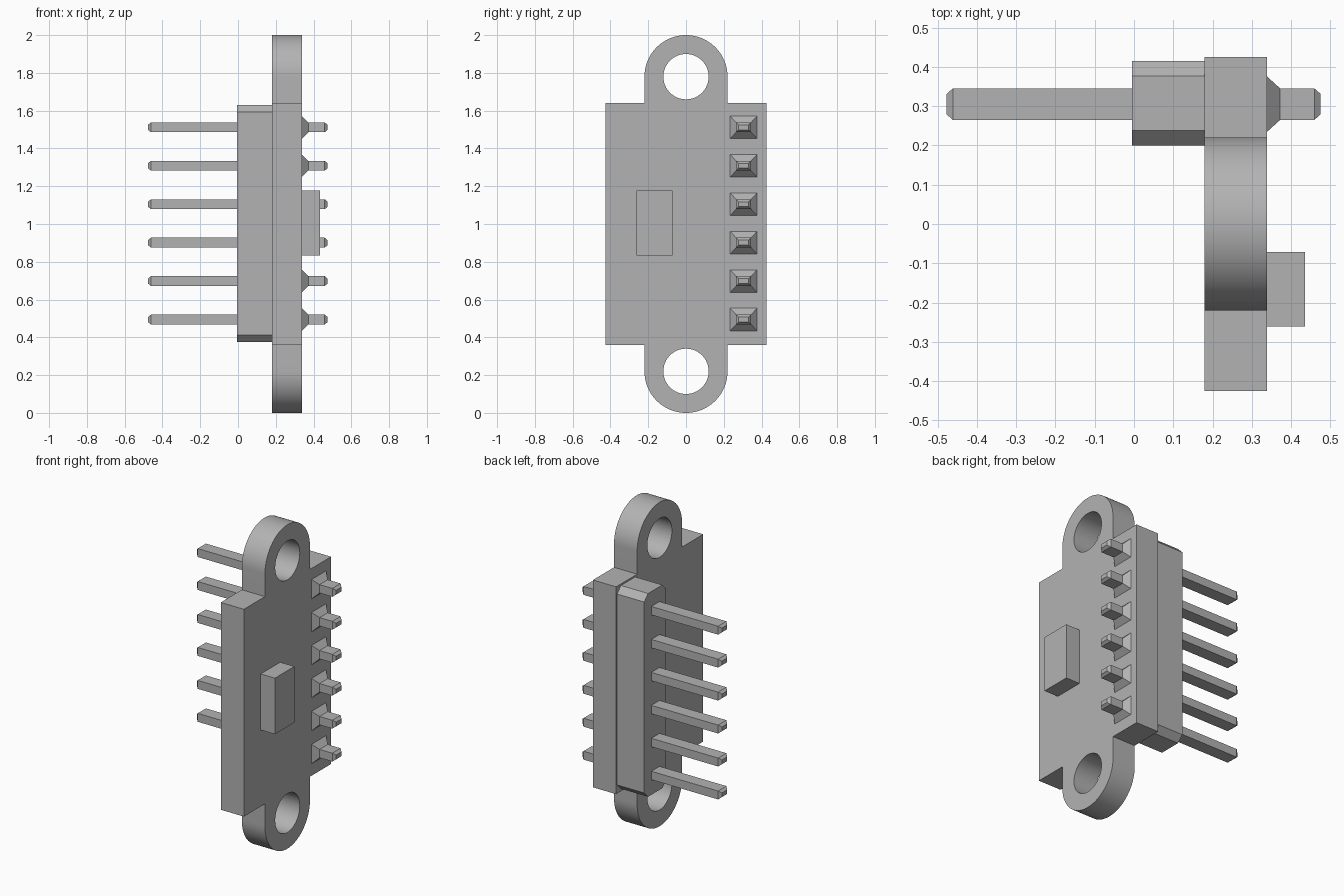
import bpy
import bmesh
import math
from mathutils import Vector

if "Cube" in bpy.data.objects:
    bpy.data.objects.remove(bpy.data.objects["Cube"], do_unlink=True)

grey = bpy.data.materials.new("neutral grey")
grey.use_nodes = True
colour = (0.45, 0.45, 0.45, 1)
grey.diffuse_color = colour
grey.node_tree.nodes["Principled BSDF"].inputs["Base Color"].default_value = colour


def loft(name, sections):
    """Skin matching (y, z) outlines placed at successive x positions."""
    bm = bmesh.new()
    rings = [[bm.verts.new(Vector((x, y, z))) for y, z in outline]
             for x, outline in sections]
    for a, b in zip(rings, rings[1:]):
        for i in range(len(a)):
            j = (i + 1) % len(a)
            bm.faces.new((a[i], a[j], b[j], b[i]))
    bm.faces.new(rings[0][::-1])
    bm.faces.new(rings[-1])
    bmesh.ops.recalc_face_normals(bm, faces=bm.faces)
    mesh = bpy.data.meshes.new(name)
    bm.to_mesh(mesh)
    bm.free()
    obj = bpy.data.objects.new(name, mesh)
    bpy.context.collection.objects.link(obj)
    mesh.materials.append(grey)
    return obj


def rect(y, z, half_y, half_z):
    return [(y - half_y, z - half_z), (y + half_y, z - half_z),
            (y + half_y, z + half_z), (y - half_y, z + half_z)]


def arc(z, radius, start, end, steps):
    angles = [math.radians(start + (end - start) * i / steps) for i in range(steps + 1)]
    return [(radius * math.cos(a), z + radius * math.sin(a)) for a in angles]


BACK, FRONT = 0.18, 0.338
HALF_WIDTH, BOTTOM, TOP = 0.425, 0.36, 1.64
EAR_RADIUS, HOLE_RADIUS = 0.22, 0.12
EAR_HEIGHTS = (EAR_RADIUS, 2 - EAR_RADIUS)
PIN_Y, PIN_PITCH = 0.305, 0.2035

# Board outline with a rounded mounting ear at each end
outline = [(HALF_WIDTH, BOTTOM), (HALF_WIDTH, TOP), (EAR_RADIUS, TOP)]
outline += arc(EAR_HEIGHTS[1], EAR_RADIUS, 0, 180, 40)
outline += [(-EAR_RADIUS, TOP), (-HALF_WIDTH, TOP),
            (-HALF_WIDTH, BOTTOM), (-EAR_RADIUS, BOTTOM)]
outline += arc(EAR_HEIGHTS[0], EAR_RADIUS, 180, 360, 40)
outline += [(EAR_RADIUS, BOTTOM)]
board = loft("board", [(BACK, outline), (FRONT, outline)])

# Mounting holes bored through the ears
bpy.context.view_layer.objects.active = board
for z in EAR_HEIGHTS:
    ring = arc(z, HOLE_RADIUS, 0, 360, 48)[:-1]
    cutter = loft("hole_cutter", [(BACK - 0.1, ring), (FRONT + 0.1, ring)])
    cutter.hide_render = True
    bore = board.modifiers.new("bore", "BOOLEAN")
    bore.operation = "DIFFERENCE"
    bore.solver = "EXACT"
    bore.object = cutter
    bpy.ops.object.modifier_apply(modifier=bore.name)
    bpy.data.objects.remove(cutter, do_unlink=True)

bpy.ops.object.select_all(action="DESELECT")
board.select_set(True)
bpy.ops.object.shade_smooth_by_angle(angle=math.radians(30))

# Pin header housing with clipped corners
y0, y1, z0, z1, clip = 0.2, 0.415, 0.375, 1.63, 0.038
housing = [(y0 + clip, z0), (y1 - clip, z0), (y1, z0 + clip), (y1, z1 - clip),
           (y1 - clip, z1), (y0 + clip, z1), (y0, z1 - clip), (y0, z0 + clip)]
loft("header_housing", [(-0.005, housing), (BACK, housing)])

# Sensor chip on the front face
chip = rect(-0.166, 1.005, 0.095, 0.173)
loft("chip", [(FRONT, chip), (0.435, chip)])

# Pins with tapered tips, each with a solder fillet on the board
for i in range(6):
    z = 1.003 + (i - 2.5) * PIN_PITCH
    shaft = rect(PIN_Y, z, 0.04, 0.026)
    tip = rect(PIN_Y, z, 0.026, 0.013)
    loft(f"pin_{i + 1}", [(-0.477, tip), (-0.461, shaft), (0.459, shaft), (0.475, tip)])
    loft(f"solder_joint_{i + 1}", [(FRONT, rect(PIN_Y, z, 0.071, 0.06)), (0.372, shaft)])
